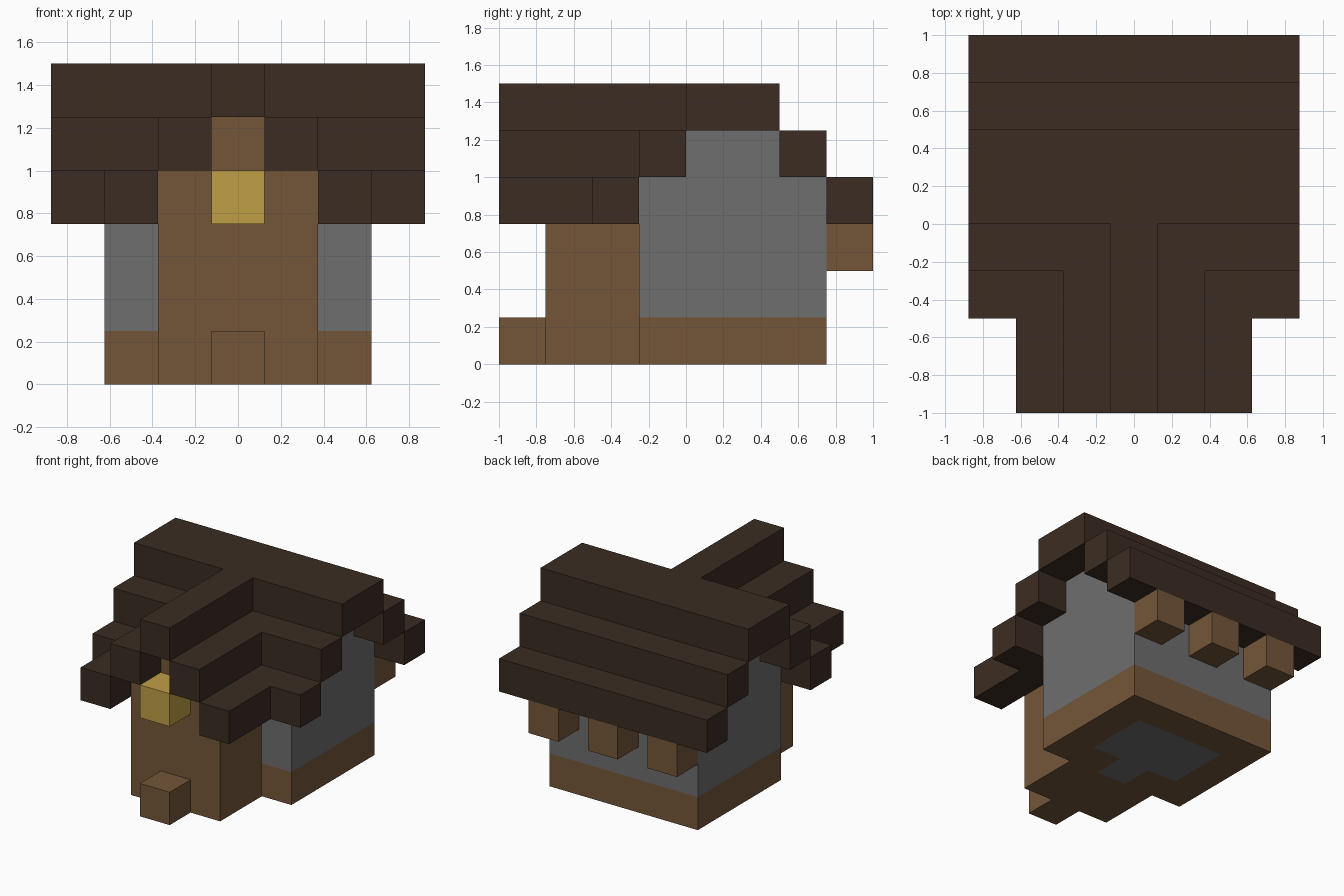
import bpy
import bmesh
from mathutils import Vector

if "Cube" in bpy.data.objects:
    bpy.data.objects.remove(bpy.data.objects["Cube"], do_unlink=True)


def make_material(name, rgb):
    """Flat material from 8-bit display colour, stored as linear values."""
    linear = [((c / 255 + 0.055) / 1.055) ** 2.4 for c in rgb]
    mat = bpy.data.materials.new(name)
    mat.use_nodes = True
    mat.diffuse_color = (*linear, 1)
    bsdf = mat.node_tree.nodes["Principled BSDF"]
    bsdf.inputs["Base Color"].default_value = (*linear, 1)
    bsdf.inputs["Roughness"].default_value = 0.9
    return mat


dark_wood = make_material("dark wood", (59, 44, 34))
brown_wood = make_material("brown wood", (116, 86, 57))
stone = make_material("grey stone", (110, 110, 110))
gold = make_material("lantern gold", (192, 159, 70))

# How a profile's two coordinates plus the extrusion depth map into space
AXES = {
    "x": lambda a, b, d: Vector((d, a, b)),
    "y": lambda a, b, d: Vector((a, d, b)),
    "z": lambda a, b, d: Vector((a, b, d)),
}


def prism(name, profile, axis, start, end, mat):
    """Extrude a flat outline along one axis."""
    place = AXES[axis]
    bm = bmesh.new()
    face = bm.faces.new([bm.verts.new(place(a, b, start)) for a, b in profile])
    moved = bmesh.ops.extrude_face_region(bm, geom=[face])["geom"]
    verts = [v for v in moved if isinstance(v, bmesh.types.BMVert)]
    shift = place(0, 0, end) - place(0, 0, start)
    bmesh.ops.translate(bm, verts=verts, vec=shift)
    # keep the starting cap so the solid is closed
    if not face.is_valid:
        bm.faces.new([v for v in bm.verts if v not in verts])
    bmesh.ops.recalc_face_normals(bm, faces=bm.faces)
    mesh = bpy.data.meshes.new(name)
    bm.to_mesh(mesh)
    bm.free()
    mesh.materials.append(mat)
    obj = bpy.data.objects.new(name, mesh)
    bpy.context.collection.objects.link(obj)
    return obj


def box(name, x, y, z, mat):
    outline = [(x[0], y[0]), (x[1], y[0]), (x[1], y[1]), (x[0], y[1])]
    return prism(name, outline, "z", z[0], z[1], mat)


def symmetric(half):
    """Close a half outline with its mirror image across x = 0."""
    return half + [(-a, b) for a, b in reversed(half)]


def mirror_x(obj):
    mod = obj.modifiers.new("Mirror", "MIRROR")
    mod.use_mirror_merge = False


U = 0.25           # block size
WALL = 0.625       # half width of the house
EAVE = 0.875       # half width of the roof

# Foundation ring with the stone floor showing inside it
prism("foundation", symmetric([(0.375, 0.5), (0.375, 0), (0.125, 0), (0.125, -U),
                               (WALL, -U), (WALL, 0.75)]), "z", 0, U, brown_wood)
prism("floor", symmetric([(0.125, -U), (0.125, 0), (0.375, 0), (0.375, 0.5)]),
      "z", 0, U, stone)

# Stone house body with stepped gable ends
prism("house_walls", [(-U, U), (0.75, U), (0.75, 1), (0.5, 1), (0.5, 1.25),
                      (0, 1.25), (0, 1), (-U, 1)], "x", -WALL, WALL, stone)

# Wooden porch with its own small gable, doorstep and lantern
prism("porch", symmetric([(0.375, 0), (0.375, 1), (0.125, 1), (0.125, 1.25)]),
      "y", -0.75, -U, brown_wood)
box("doorstep", (-0.125, 0.125), (-1, -0.75), (0, U), brown_wood)
box("lantern", (-0.125, 0.125), (-1, -0.75), (0.75, 1), gold)

# Roof ridge, T-shaped in plan
prism("roof_ridge", symmetric([(0.125, -1), (0.125, 0), (EAVE, 0), (EAVE, 0.5)]),
      "z", 1.25, 1.5, dark_wood)

# Front roof tiers turn the corner from the porch to the main roof
for name, inner, reach, z in (("roof_middle_front", 0.125, 0, 1),
                              ("roof_eave_front", 0.375, -U, 0.75)):
    outer = inner + U
    tier = prism(name, [(inner, -1), (outer, -1), (outer, reach - U), (EAVE, reach - U),
                        (EAVE, reach), (inner, reach)], "z", z, z + U, dark_wood)
    mirror_x(tier)

# Back roof tiers
box("roof_middle_back", (-EAVE, EAVE), (0.5, 0.75), (1, 1.25), dark_wood)
box("roof_eave_back", (-EAVE, EAVE), (0.75, 1), (0.75, 1), dark_wood)

# Beam ends under the back eave
for side, x in (("right", -0.5), ("middle", 0), ("left", 0.5)):
    box("beam_end_" + side, (x - 0.125, x + 0.125), (0.75, 1), (0.5, 0.75), brown_wood)
